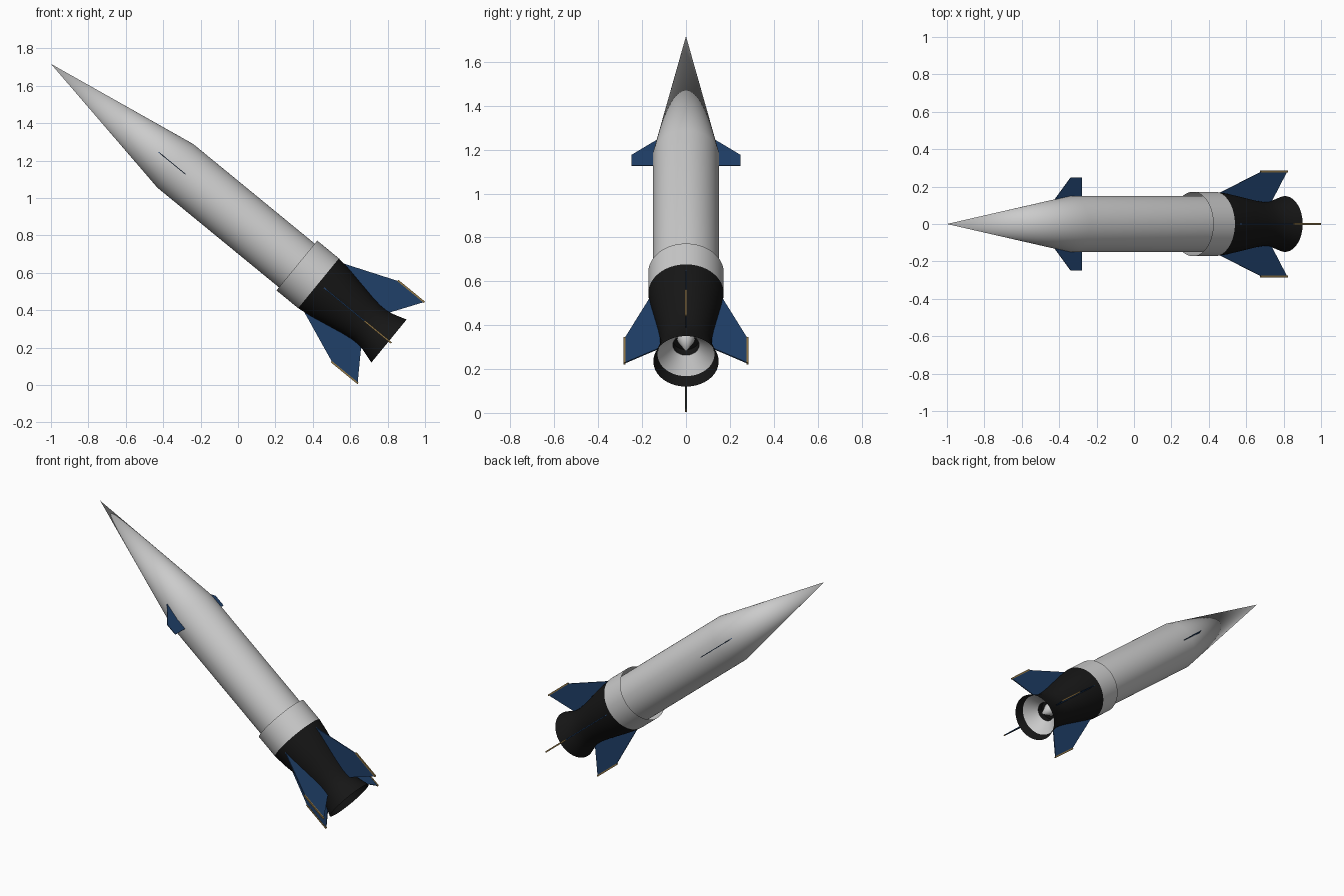
import bpy, bmesh
from math import radians, sin, cos, pi
from mathutils import Vector

if "Cube" in bpy.data.objects:
    bpy.data.objects.remove(bpy.data.objects["Cube"])

# Rocket frame: s runs from nose tip to tail, u and v are the two radial directions
A = radians(39.35)
TIP = Vector((-1, 0, 1.717))
D = Vector((cos(A), 0, -sin(A)))
U = Vector((sin(A), 0, cos(A)))
V = Vector((0, 1, 0))
SIDES = 64


def place(s, r, t):
    return TIP + D * s + (U * cos(t) + V * sin(t)) * r


def paint(name, rgb):
    m = bpy.data.materials.new(name)
    m.diffuse_color = (*rgb, 1)
    m.use_nodes = True
    m.node_tree.nodes["Principled BSDF"].inputs["Base Color"].default_value = m.diffuse_color
    return m


BLACK = paint("black", (0.008, 0.008, 0.008))
BLUE = paint("blue", (0.014, 0.05, 0.14))
GOLD = paint("gold", (0.28, 0.18, 0.06))


def finish(name, bm, mat=None, smooth=False):
    bmesh.ops.recalc_face_normals(bm, faces=bm.faces)
    me = bpy.data.meshes.new(name)
    bm.to_mesh(me)
    bm.free()
    ob = bpy.data.objects.new(name, me)
    bpy.context.collection.objects.link(ob)
    if mat:
        me.materials.append(mat)
    if smooth:
        bpy.ops.object.select_all(action='DESELECT')
        ob.select_set(True)
        bpy.context.view_layer.objects.active = ob
        bpy.ops.object.shade_smooth_by_angle(angle=radians(30))
    return ob


def lathe(name, profile, mat=None):
    """Spin (s, radius) points round the rocket axis; radius 0 makes a point."""
    bm = bmesh.new()
    rings = []
    for s, r in profile:
        n = SIDES if r else 1
        rings.append([bm.verts.new(place(s, r, 2 * pi * i / SIDES)) for i in range(n)])
    for a, b in zip(rings, rings[1:]):
        for i in range(SIDES):
            j = (i + 1) % SIDES
            quad = [a[i % len(a)], a[j % len(a)], b[j % len(b)], b[i % len(b)]]
            bm.faces.new(list(dict.fromkeys(quad)))
    return finish(name, bm, mat, True)


def plate(name, outline, t, thick, mat):
    """Flat fin: (s, radius) outline standing out at angle t."""
    bm = bmesh.new()
    side = (V * cos(t) - U * sin(t)) * thick / 2
    lo = [bm.verts.new(place(s, r, t) - side) for s, r in outline]
    hi = [bm.verts.new(place(s, r, t) + side) for s, r in outline]
    bm.faces.new(lo)
    bm.faces.new(hi[::-1])
    for i in range(len(lo)):
        j = (i + 1) % len(lo)
        bm.faces.new((lo[i], lo[j], hi[j], hi[i]))
    return finish(name, bm, mat)


# Body with pointed nose, and the open collar around its rear
lathe("nose_and_body", [(0, 0), (0.86, 0.151), (1.85, 0.151), (1.85, 0)])
lathe("collar", [(1.70, 0.172), (1.85, 0.172)])

# Black waisted tail with flared exit
lathe("tail_section", [(1.85, 0.172), (1.93, 0.162), (2.03, 0.143), (2.12, 0.126),
                       (2.18, 0.118), (2.22, 0.118), (2.26, 0.125), (2.30, 0.137),
                       (2.337, 0.149)], BLACK)

# Nozzle interior: pale bell, dark throat and central plug
lathe("nozzle_bell", [(2.285, 0.130), (2.22, 0.060)])
lathe("nozzle_throat", [(2.22, 0.060), (2.18, 0.060), (2.18, 0)], BLACK)
lathe("nozzle_plug", [(2.267, 0), (2.18, 0.040)])

# Four tail fins with tip rods
FIN = [(1.885, 0.166), (2.174, 0.280), (2.350, 0.280), (2.236, 0.110), (2.10, 0.110), (1.90, 0.14)]
for k in range(4):
    t = k * pi / 2
    plate(f"tail_fin_{k + 1}", FIN, t, 0.006, BLUE)
    plate(f"fin_tip_rod_{k + 1}", [(2.168, 0.276), (2.168, 0.285), (2.353, 0.285), (2.353, 0.276)],
          t, 0.009, GOLD)

# Pair of small forward fins
FRONT_FIN = [(0.739, 0.125), (0.856, 0.249), (0.931, 0.249), (0.931, 0.140)]
for name, t in (("forward_fin_left", -pi / 2), ("forward_fin_right", pi / 2)):
    plate(name, FRONT_FIN, t, 0.004, BLUE)
